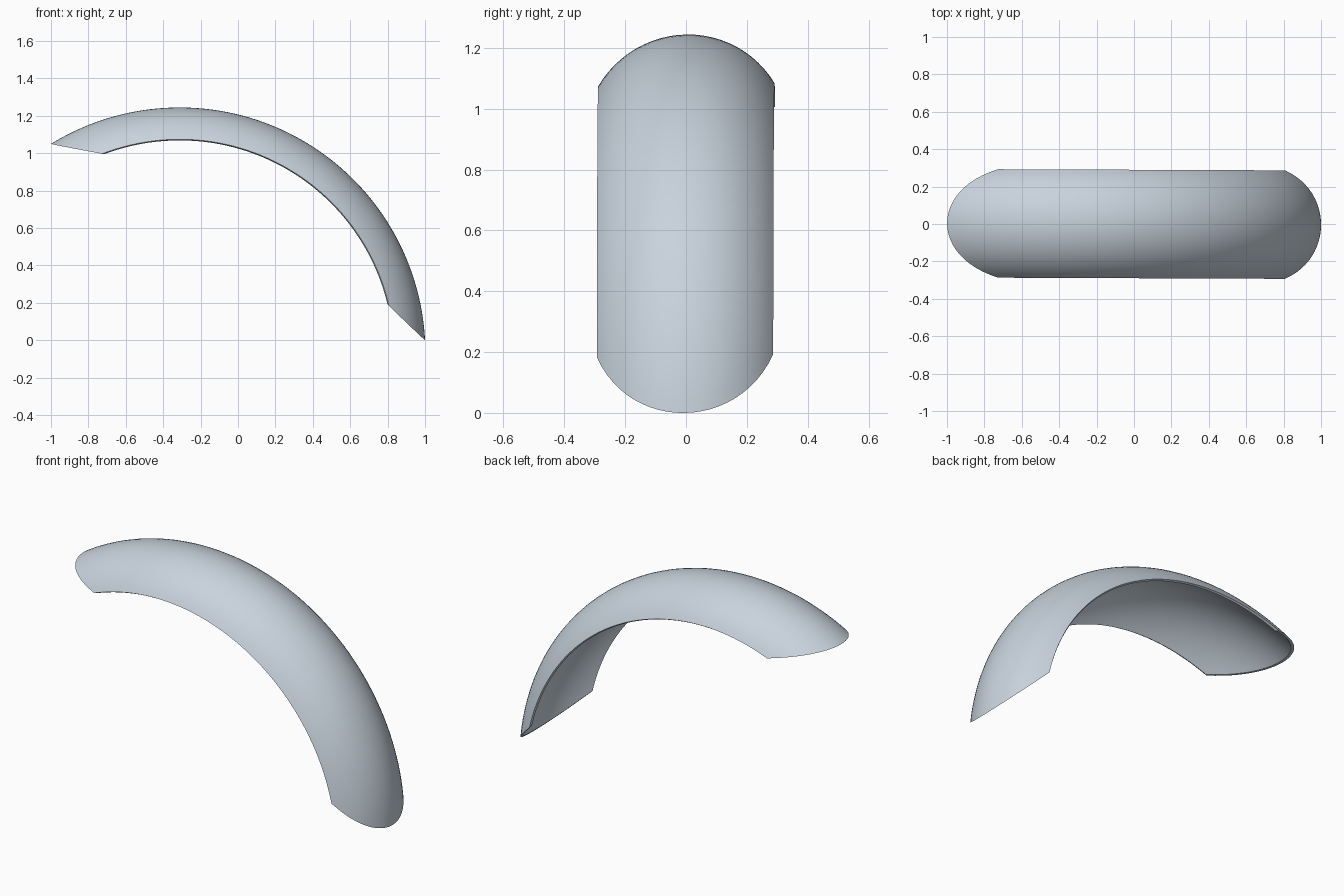
import bpy, bmesh, math
from mathutils import Vector

if "Cube" in bpy.data.objects:
    bpy.data.objects.remove(bpy.data.objects["Cube"])

CENTRE = Vector((-0.312, -0.07))   # wheel centre in the x-z plane
R_OUT = 1.314                      # radius along the crown
R_SEC, HALF = 0.337, 1.036         # cross-section radius and half angle
THICK = 0.012
N_LEN, N_SEC = 72, 24


def end_angle(p, q, rho):
    """Angle at which the straight end cut p-q meets the circle of radius rho."""
    v, d = Vector(p) - CENTRE, Vector(q) - Vector(p)
    a, b, c = d.dot(d), v.dot(d), v.dot(v) - rho * rho
    hit = v + d * ((-b - math.sqrt(max(b * b - a * c, 0))) / a)
    return math.atan2(hit.y, hit.x)


# Closed cross-section: outer arc, then inner arc back (side offset, radius)
section = []
for r, sign in ((R_SEC, 1), (R_SEC - THICK, -1)):
    for i in range(N_SEC + 1):
        a = sign * HALF * (2 * i / N_SEC - 1)
        section.append((r * math.sin(a), R_OUT - R_SEC + r * math.cos(a)))

# Sweep each section point between the two slanted end cuts
bm = bmesh.new()
rows = []
for y, rho in section:
    t0 = end_angle((1.0, 0.0), (0.805, 0.19), rho)
    t1 = end_angle((-1.0, 1.05), (-0.735, 1.003), rho)
    row = []
    for k in range(N_LEN + 1):
        t = t0 + (t1 - t0) * k / N_LEN
        x = CENTRE.x + rho * math.cos(t)
        z = CENTRE.y + rho * math.sin(t)
        row.append(bm.verts.new((x, y - 0.004 * x, z + 0.017 * y)))  # slight skew
    rows.append(row)

# Skin of the shell, including both lips
n = len(rows)
for i in range(n):
    a, b = rows[i], rows[(i + 1) % n]
    for k in range(N_LEN):
        bm.faces.new((a[k], b[k], b[k + 1], a[k + 1]))

# End rims, joining outer to inner arc
for k in (0, N_LEN):
    for i in range(N_SEC):
        bm.faces.new((rows[i][k], rows[i + 1][k],
                      rows[n - 2 - i][k], rows[n - 1 - i][k]))
bmesh.ops.recalc_face_normals(bm, faces=bm.faces)

mesh = bpy.data.meshes.new("fender")
bm.to_mesh(mesh)
bm.free()
fender = bpy.data.objects.new("fender", mesh)
bpy.context.collection.objects.link(fender)

paint = bpy.data.materials.new("pale blue grey")
paint.diffuse_color = (0.58, 0.65, 0.72, 1)
paint.use_nodes = True
paint.node_tree.nodes["Principled BSDF"].inputs["Base Color"].default_value = paint.diffuse_color
mesh.materials.append(paint)

bpy.context.view_layer.objects.active = fender
fender.select_set(True)
bpy.ops.object.shade_smooth_by_angle(angle=math.radians(35))
